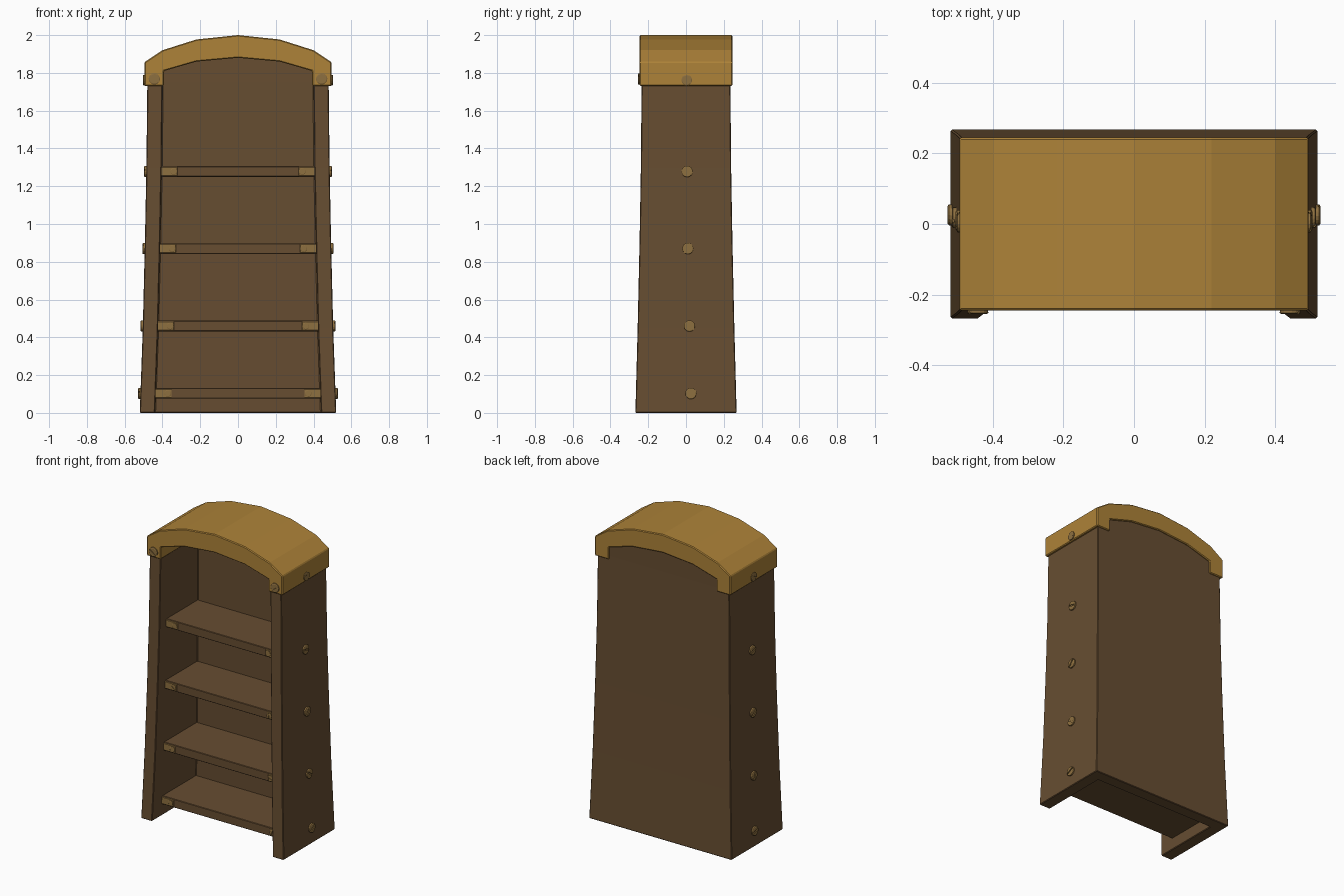
import bpy, bmesh, math, random
from mathutils import Matrix, Vector

if "Cube" in bpy.data.objects:
    bpy.data.objects.remove(bpy.data.objects["Cube"])

random.seed(4)
T = 0.08  # board thickness


def material(name, col):
    m = bpy.data.materials.new(name)
    m.diffuse_color = (*col, 1)
    m.use_nodes = True
    m.node_tree.nodes["Principled BSDF"].inputs["Base Color"].default_value = m.diffuse_color
    return m


WOOD = material("brown wood", (0.135, 0.075, 0.031))
TRIM = material("golden wood", (0.42, 0.225, 0.04))
BRASS = material("brass", (0.27, 0.16, 0.05))


def finish(name, bm, mat, bevel=0.0):
    bmesh.ops.recalc_face_normals(bm, faces=bm.faces)
    me = bpy.data.meshes.new(name)
    bm.to_mesh(me)
    bm.free()
    me.materials.append(mat)
    ob = bpy.data.objects.new(name, me)
    bpy.context.collection.objects.link(ob)
    if bevel:
        b = ob.modifiers.new("bevel", 'BEVEL')
        b.width, b.segments = bevel, 1
        b.limit_method, b.angle_limit = 'ANGLE', math.radians(40)
    return ob


def loft(bm, rings):
    """Skin closed rings of points and cap both ends."""
    vs = [[bm.verts.new(p) for p in r] for r in rings]
    n = len(vs[0])
    for a, b in zip(vs, vs[1:]):
        for i in range(n):
            j = (i + 1) % n
            bm.faces.new((a[i], a[j], b[j], b[i]))
    bm.faces.new(vs[0][::-1])
    bm.faces.new(vs[-1])


def box(bm, x0, x1, y0, y1, z0, z1):
    loft(bm, [[(x0, y0, z), (x1, y0, z), (x1, y1, z), (x0, y1, z)] for z in (z0, z1)])


# flare of the case: height, half width, half depth
LEVELS = [(0, .52, .268), (.45, .504, .256), (.9, .493, .246), (1.3, .485, .239), (1.75, .48, .235)]


def flare(z):
    for (z0, w0, d0), (z1, w1, d1) in zip(LEVELS, LEVELS[1:]):
        if z <= z1:
            t = (z - z0) / (z1 - z0)
            return w0 + (w1 - w0) * t, d0 + (d1 - d0) * t
    return LEVELS[-1][1:]


# case: U-shaped section (two sides and back), arched at the top of the back
def section(w, d):
    back = [-.42, -.22, 0, .22, .42]
    i = w - T
    return ([(-w, -d), (-w, d)] + [(f * i / .42, d) for f in back] + [(w, d), (w, -d), (i, -d)]
            + [(f * i / .42, d - T) for f in back[::-1]] + [(-i, -d)])


def arch(x):
    return 1.94 - 0.46 * x * x


rings = [[(x, y, z) for x, y in section(w, d)] for z, w, d in LEVELS]
rings.append([(x, y, arch(x)) for x, y in section(*LEVELS[-1][1:])])
bm = bmesh.new()
loft(bm, rings)
finish("case", bm, WOOD, 0.004)

# arched top with short legs gripping the sides
half = [(.495, 1.73), (.495, 1.857), (.4, 1.92), (.22, 1.977), (0, 2.0)]
inner = [(0, 1.88), (.22, 1.86), (.393, 1.81), (.393, 1.73)]
right = half + inner
prof = half + [(-x, z) for x, z in half[-2::-1]]
prof += [(-x, z) for x, z in inner[::-1]] + inner[1:]
bm = bmesh.new()
loft(bm, [[(x, y, z) for x, z in prof] for y in (-.245, .245)])
finish("arched_top", bm, TRIM, 0.005)


# slotted screw: base disc with two raised half heads
def screw(name, pos, normal, r, h):
    bm = bmesh.new()
    gap = r * 0.14
    circle = [(r * math.cos(a), r * math.sin(a)) for a in [i * math.tau / 16 for i in range(16)]]
    loft(bm, [[(x, y, z) for x, y in circle] for z in (-.01, h * .5)])
    a0 = math.asin(gap / r)
    arc = [a0 + (math.pi - 2 * a0) * i / 8 for i in range(9)]
    for s in (1, -1):
        loft(bm, [[(k * r * math.cos(a), s * max(gap, k * r * math.sin(a)), z) for a in arc]
                  for z, k in ((h * .4, 1), (h * .75, 1), (h, .85))])
    q = Vector(normal).to_track_quat('Z', 'Y').to_matrix().to_4x4()
    bm.transform(Matrix.Translation(pos) @ q @ Matrix.Rotation(random.uniform(0, math.pi), 4, 'Z'))
    finish(name, bm, BRASS)


# shelves with end brackets and their screws
FRONT = -.165
for z, sy in ((.103, .026), (.46, .018), (.87, .01), (1.278, .006)):
    w, d = flare(z)
    i = w - T
    bm = bmesh.new()
    box(bm, -i - .01, i + .01, FRONT, d - T + .01, z - .028, z + .028)
    finish("shelf", bm, WOOD, 0.003)
    for s in (-1, 1):
        bm = bmesh.new()
        xs = sorted((s * (i + .005), s * (i - .085)))
        box(bm, *xs, FRONT - .006, FRONT + .03, z - .023, z + .023)
        finish("shelf_bracket", bm, BRASS, 0.002)
        screw("bracket_screw", (s * (i - .065), FRONT - .006, z), (0, -1, 0), .018, .006)
        screw("side_screw", (s * w, sy, z), (s, 0, 0), .03, .012)

# screws on the arched top
for s in (-1, 1):
    screw("top_side_screw", (s * .495, .004, 1.762), (s, 0, 0), .028, .008)
    screw("top_front_screw", (s * .443, -.245, 1.768), (0, -1, 0), .03, .01)
